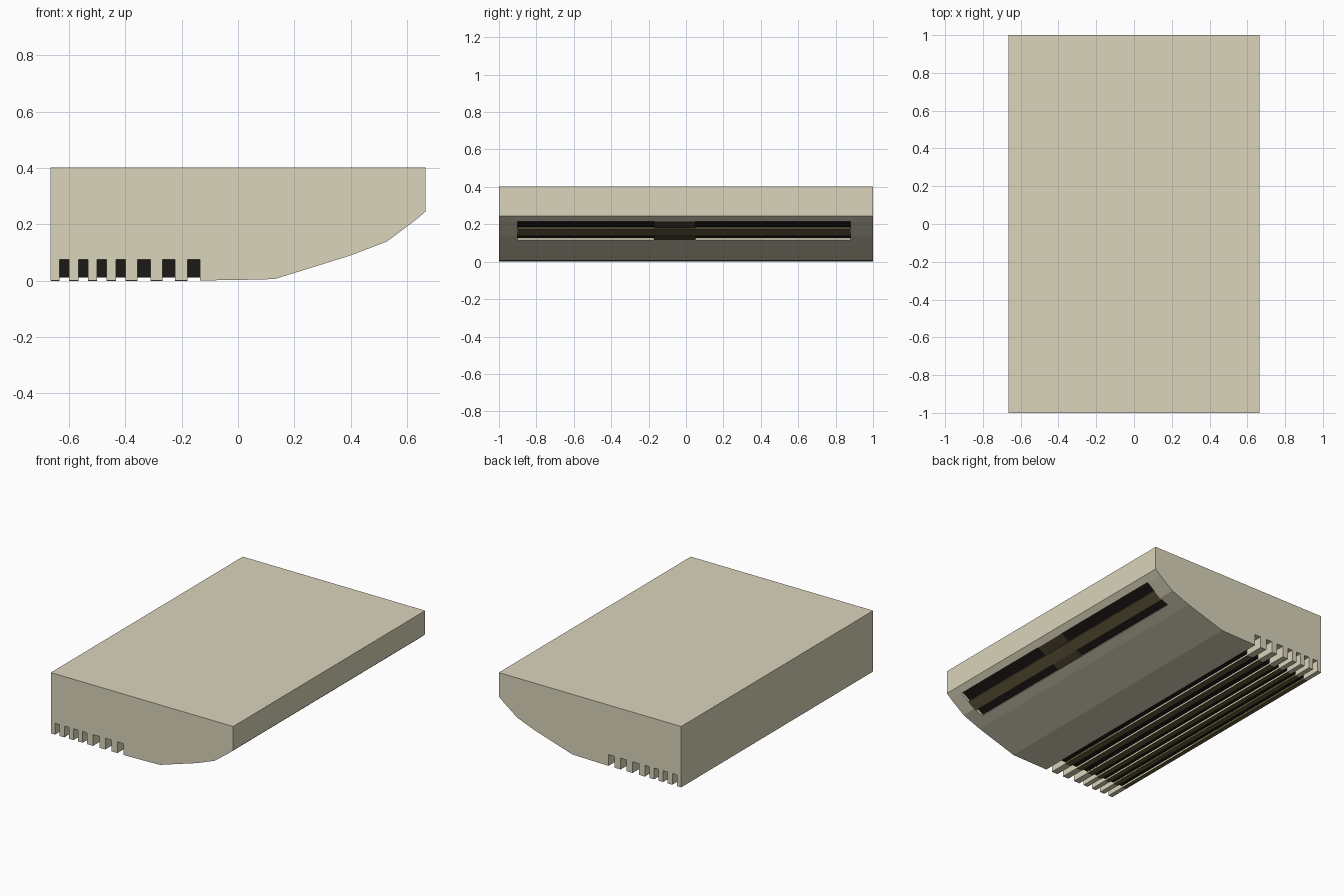
import bpy, bmesh

if "Cube" in bpy.data.objects:
    bpy.data.objects.remove(bpy.data.objects["Cube"])


def material(name, rgb):
    m = bpy.data.materials.new(name)
    m.diffuse_color = (*rgb, 1)
    m.use_nodes = True
    m.node_tree.nodes["Principled BSDF"].inputs["Base Color"].default_value = m.diffuse_color
    return m


CREAM = material("cream", (0.70, 0.66, 0.50))
BLACK = material("black", (0.012, 0.010, 0.008))
BROWN = material("brown", (0.13, 0.105, 0.045))
DARK = material("dark_brown", (0.07, 0.055, 0.03))


def prism(name, pts, y0, y1, mat):
    """Extrude an x-z outline along y."""
    bm = bmesh.new()
    face = bm.faces.new([bm.verts.new((x, y0, z)) for x, z in pts])
    ext = bmesh.ops.extrude_face_region(bm, geom=[face])
    verts = [v for v in ext["geom"] if isinstance(v, bmesh.types.BMVert)]
    bmesh.ops.translate(bm, verts=verts, vec=(0, y1 - y0, 0))
    bmesh.ops.recalc_face_normals(bm, faces=bm.faces)
    me = bpy.data.meshes.new(name)
    bm.to_mesh(me)
    bm.free()
    me.materials.append(mat)
    ob = bpy.data.objects.new(name, me)
    bpy.context.collection.objects.link(ob)
    return ob


def rect(x0, x1, z0, z1):
    return [(x0, z0), (x1, z0), (x1, z1), (x0, z1)]


# Casing: curved front edge, flat top, intake slots along the underside
slots = [(-0.634, -0.600), (-0.567, -0.533), (-0.500, -0.467), (-0.433, -0.400),
         (-0.357, -0.311), (-0.268, -0.224), (-0.179, -0.135)]
TOP = 0.075
profile = [(-0.665, 0.402), (-0.665, 0.001)]
for a, b in slots:
    profile += [(a, 0.001), (a, TOP), (b, TOP), (b, 0.001)]
profile += [(0.01, 0.003), (0.13, 0.006), (0.40, 0.09), (0.53, 0.14),
            (0.63, 0.215), (0.665, 0.245), (0.665, 0.402)]
casing = prism("casing", profile, -1, 1, CREAM)

# Intake grille: dark filter in each slot, brown bars over the ribs
for a, b in slots:
    prism("intake_filter", rect(a, b, 0.012, TOP), -0.87, 0.87, BLACK)
rib_edges = [-0.664] + [x for s in slots for x in s]
for a, b in zip(rib_edges[::2], rib_edges[1::2]):
    prism("intake_bar", rect(a, b, 0.0, 0.010), -0.87, 0.87, BROWN)


# Air outlet: s runs up the sloped front, t is depth into the casing
def outlet(s0, s1, t0, t1):
    def p(s, t):
        return (0.465 + 0.855 * s - 0.518 * t, 0.115 + 0.518 * s + 0.855 * t)
    return [p(s0, t0), p(s1, t0), p(s1, t1), p(s0, t1)]


cutter = prism("outlet_cutter", outlet(0, 0.193, -0.06, 0.03), -0.90, 0.88, CREAM)
cutter.hide_render = True
cutter.hide_viewport = True
cut = casing.modifiers.new("outlet", "BOOLEAN")
cut.object = cutter
cut.operation = 'DIFFERENCE'
cut.solver = 'EXACT'

prism("outlet_back", outlet(0, 0.193, 0.013, 0.031), -0.90, 0.88, BLACK)
prism("outlet_divider", outlet(0, 0.193, 0.0, 0.02), -0.17, 0.05, DARK)
prism("outlet_louver", outlet(0.052, 0.125, -0.006, 0.006), -0.90, 0.88, BROWN)
